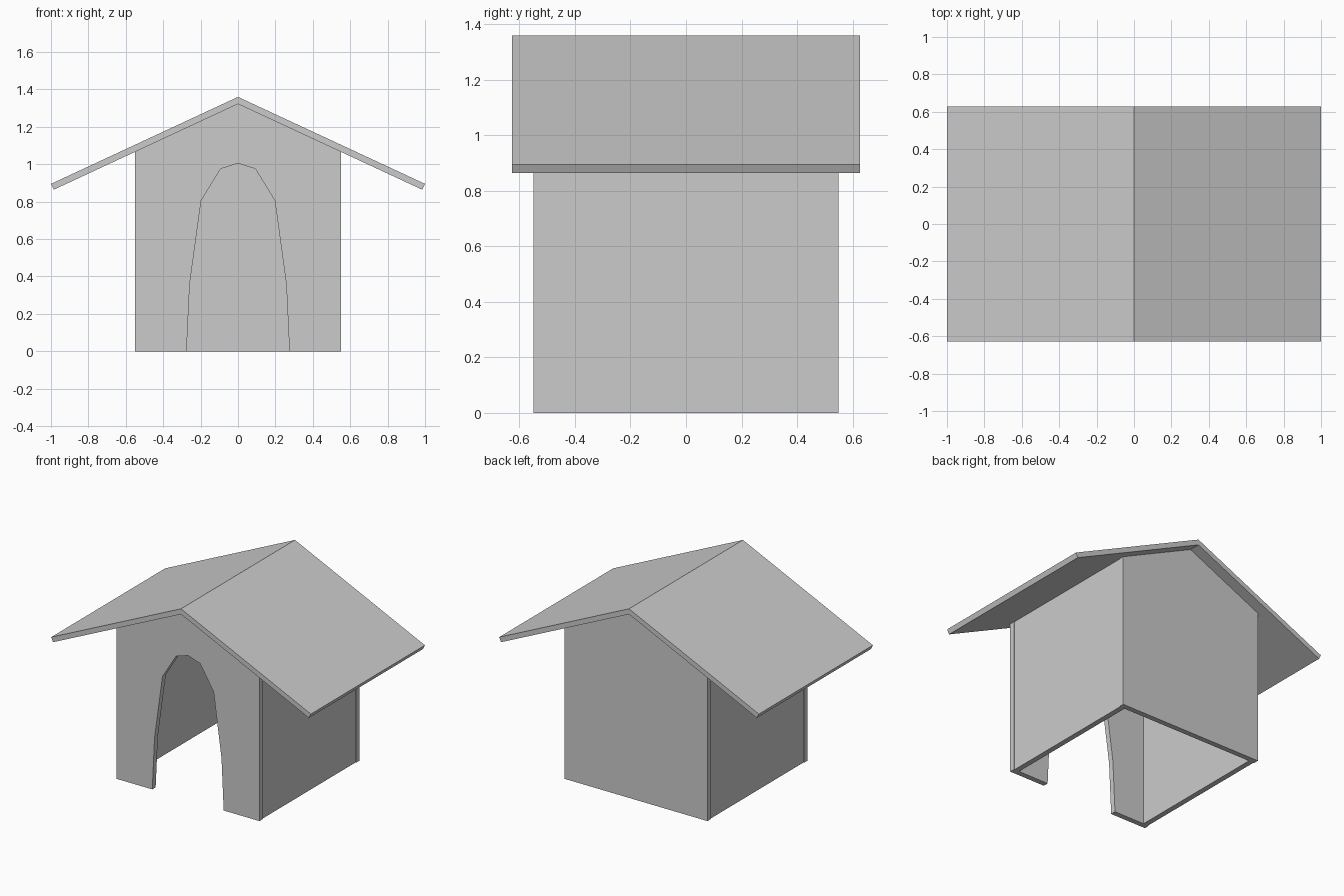
import bpy, bmesh

if "Cube" in bpy.data.objects:
    bpy.data.objects.remove(bpy.data.objects["Cube"])

RIDGE, SLOPE = 1.322, 0.465      # underside of the roof
HALF, WALL = 0.55, 0.037         # half width of the house, wall thickness


def under(x):
    return RIDGE - SLOPE * abs(x)


def prism(name, profile, y0, y1):
    """Extrude an x-z outline from y0 to y1."""
    bm = bmesh.new()
    face = bm.faces.new([bm.verts.new((x, y0, z)) for x, z in profile])
    ext = bmesh.ops.extrude_face_region(bm, geom=[face])
    verts = [v for v in ext["geom"] if isinstance(v, bmesh.types.BMVert)]
    bmesh.ops.translate(bm, verts=verts, vec=(0, y1 - y0, 0))
    bmesh.ops.recalc_face_normals(bm, faces=bm.faces)
    mesh = bpy.data.meshes.new(name)
    bm.to_mesh(mesh)
    bm.free()
    obj = bpy.data.objects.new(name, mesh)
    bpy.context.collection.objects.link(obj)
    return obj


def mirrored(half):
    """Complete a right-hand outline that starts or ends on x = 0."""
    return half + [(-x, z) for x, z in reversed(half) if x > 0]


# Gabled roof slab with square-cut eaves
prism("roof", [(0, 1.36), (1.0, 0.895), (0.985, under(0.985)), (0, RIDGE),
               (-0.985, under(0.985)), (-1.0, 0.895)], -0.627, 0.627)

# Back wall
gable = [(HALF, 0), (HALF, under(HALF)), (0, RIDGE),
         (-HALF, under(HALF)), (-HALF, 0)]
prism("back_wall", gable, HALF - WALL, HALF)

# Front wall with a faceted arched doorway
arch = mirrored([(0.275, 0), (0.258, 0.36), (0.197, 0.805),
                 (0.093, 0.975), (0, 1.005)])
prism("front_wall", gable + arch[::-1], -HALF, -HALF + WALL)

# Side walls, set slightly in from the ends of the front and back walls
outer = HALF - 0.005
inner = outer - WALL
for side, s in (("right", 1), ("left", -1)):
    prism(side + "_wall", [(s * inner, 0), (s * outer, 0),
                           (s * outer, under(outer)), (s * inner, under(inner))],
          -HALF + WALL, HALF - WALL)
